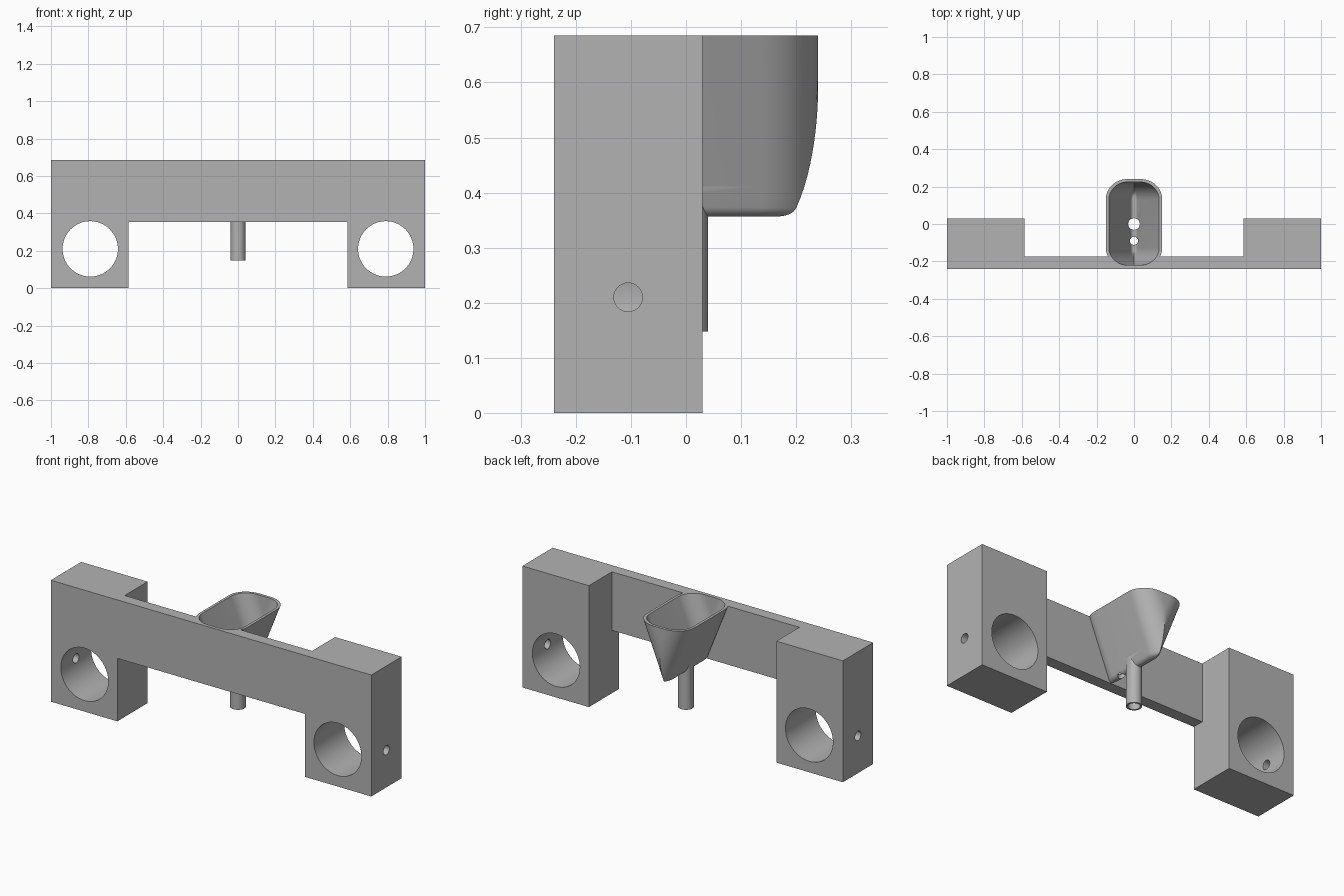
import bpy, bmesh, math
from mathutils import Matrix

if "Cube" in bpy.data.objects:
    bpy.data.objects.remove(bpy.data.objects["Cube"], do_unlink=True)

TOP, FRONT, BACK = 0.685, -0.24, 0.03
BEAM_BACK, BEAM_LOW = -0.175, 0.355
HOLE_X, HOLE_Z, MID_Y = 0.79, 0.21, -0.105

grey = bpy.data.materials.new("plain grey")
grey.use_nodes = True
grey.diffuse_color = (0.45, 0.45, 0.45, 1)
grey.node_tree.nodes["Principled BSDF"].inputs["Base Color"].default_value = grey.diffuse_color


def make(name, bm):
    bmesh.ops.remove_doubles(bm, verts=bm.verts, dist=1e-5)
    bmesh.ops.recalc_face_normals(bm, faces=bm.faces)
    mesh = bpy.data.meshes.new(name)
    bm.to_mesh(mesh)
    bm.free()
    mesh.materials.append(grey)
    obj = bpy.data.objects.new(name, mesh)
    bpy.context.collection.objects.link(obj)
    return obj


def prism(name, points, z0, z1):
    bm = bmesh.new()
    face = bm.faces.new([bm.verts.new((x, y, z0)) for x, y in points])
    new = bmesh.ops.extrude_face_region(bm, geom=[face])["geom"]
    moved = [v for v in new if isinstance(v, bmesh.types.BMVert)]
    bmesh.ops.translate(bm, verts=moved, vec=(0, 0, z1 - z0))
    return make(name, bm)


def rod(name, center, radius, length, axis="Z", sides=64):
    turn = {"Z": Matrix(), "X": Matrix.Rotation(math.pi / 2, 4, "Y"),
            "Y": Matrix.Rotation(math.pi / 2, 4, "X")}[axis]
    bm = bmesh.new()
    bmesh.ops.create_cone(bm, cap_ends=True, segments=sides, radius1=radius, radius2=radius,
                          depth=length, matrix=Matrix.Translation(center) @ turn)
    return make(name, bm)


def hopper(name, half_x, y0, y1, bottom, rx, ry, rise=0.0, slope=0.4):
    """Rounded-corner V trough, lofted upward through horizontal rings."""
    theta = math.atan(slope)
    apex = TOP - half_x / slope
    r = (bottom - apex) / (1 / math.sin(theta) - 1)
    center = apex + r / math.sin(theta)
    levels = []
    for i in range(8):
        a = 0.15 + (math.pi / 2 - theta - 0.15) * i / 7
        levels.append((r * math.sin(a), center - r * math.cos(a)))
    w0, z0 = levels[-1]
    for i in range(1, 17):
        z = z0 + (TOP + rise - z0) * i / 16
        levels.append((w0 + slope * (z - z0), z))
    mid, reach = (y0 + y1) / 2, (y1 - y0) / 2 - ry
    bm, rings = bmesh.new(), []
    for w, z in levels:
        end = math.acos(max(0, (rx - w) / rx))
        quarter = [(w - rx + rx * math.cos(end * i / 12), reach + ry * math.sin(end * i / 12))
                   for i in range(13)]
        loop = quarter + [(-x, y) for x, y in quarter[::-1]]
        loop += [(-x, -y) for x, y in loop]
        rings.append([bm.verts.new((x, mid + y, z)) for x, y in loop])
    for low, high in zip(rings, rings[1:]):
        for i in range(len(low)):
            bm.faces.new((low[i - 1], low[i], high[i], high[i - 1]))
    bm.faces.new(rings[0])
    bm.faces.new(rings[-1])
    return make(name, bm)


def combine(target, other, operation):
    mod = target.modifiers.new(operation.lower(), "BOOLEAN")
    mod.operation, mod.object, mod.solver = operation, other, "EXACT"
    bpy.context.view_layer.objects.active = target
    bpy.ops.object.modifier_apply(modifier=mod.name)
    bpy.data.objects.remove(other, do_unlink=True)


# Bracket: thin beam between two deep end blocks
half = [(1, FRONT), (1, BACK), (0.585, BACK), (0.585, BEAM_BACK)]
bracket = prism("funnel_bracket", half + [(-x, y) for x, y in half[::-1]], 0, TOP)
gap = prism("gap_cutter", [(-0.585, -0.4), (0.585, -0.4), (0.585, 0.4), (-0.585, 0.4)],
            -0.1, BEAM_LOW)
combine(bracket, gap, "DIFFERENCE")

# Large bores and small side screw holes
for side in (-1, 1):
    combine(bracket, rod("bore_cutter", (side * HOLE_X, MID_Y, HOLE_Z), 0.148, 0.6, "Y", 96),
            "DIFFERENCE")
    combine(bracket, rod("screw_cutter", (side * 0.95, MID_Y, HOLE_Z), 0.026, 0.3, "X", 32),
            "DIFFERENCE")

# Funnel shell and spout
combine(bracket, hopper("funnel", 0.15, -0.235, 0.24, 0.356, 0.115, 0.105), "UNION")
combine(bracket, rod("spout", (0, 0, 0.279), 0.04, 0.262), "UNION")

# Funnel cavity, spout bore and drain hole
combine(bracket, hopper("cavity_cutter", 0.135, -0.22, 0.224, 0.38, 0.1, 0.095, 0.05),
        "DIFFERENCE")
combine(bracket, rod("spout_cutter", (0, 0, 0.265), 0.031, 0.33), "DIFFERENCE")
combine(bracket, rod("drain_cutter", (0, -0.09, 0.36), 0.022, 0.12, "Z", 32), "DIFFERENCE")

bpy.ops.object.select_all(action="DESELECT")
bracket.select_set(True)
bpy.context.view_layer.objects.active = bracket
bpy.ops.object.shade_smooth_by_angle(angle=math.radians(30))
